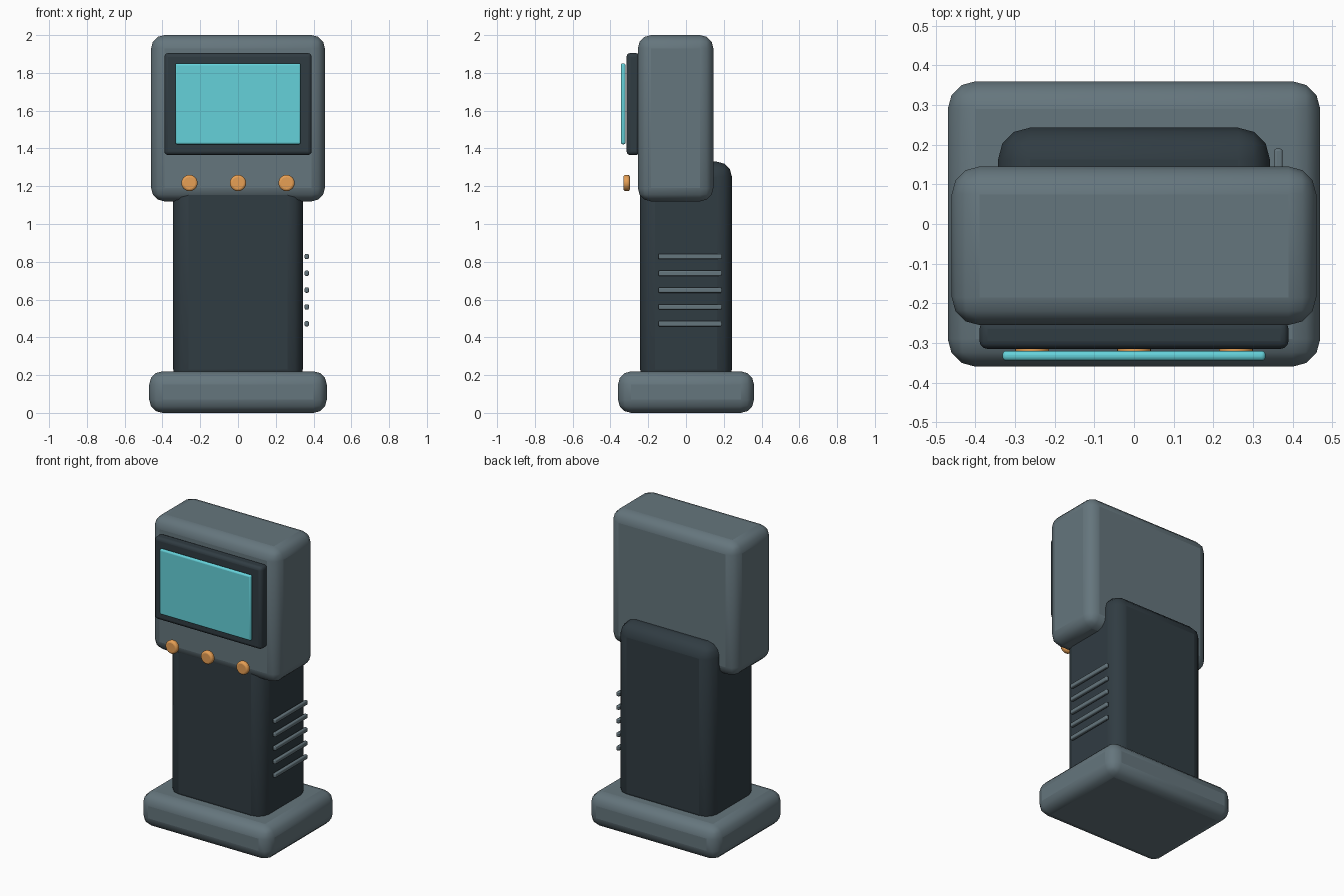
import bpy, math

if "Cube" in bpy.data.objects:
    bpy.data.objects.remove(bpy.data.objects["Cube"])


def material(name, rgb):
    m = bpy.data.materials.new(name)
    m.diffuse_color = (*rgb, 1)
    m.use_nodes = True
    m.node_tree.nodes["Principled BSDF"].inputs["Base Color"].default_value = m.diffuse_color
    return m


SHELL = material("shell_grey", (0.13, 0.18, 0.205))
DARK = material("dark_rubber", (0.03, 0.045, 0.055))
GLASS = material("screen_cyan", (0.13, 0.64, 0.70))
AMBER = material("button_amber", (0.80, 0.35, 0.09))


def finish(ob, name, mat, bevel, segments):
    ob.name = name
    ob.data.materials.append(mat)
    mod = ob.modifiers.new("Bevel", 'BEVEL')
    mod.width = bevel
    mod.segments = segments
    mod.limit_method = 'ANGLE'
    mod.angle_limit = math.radians(40)
    bpy.ops.object.shade_smooth_by_angle(angle=math.radians(35))
    return ob


def box(name, x, y, z, mat, bevel, segments=3):
    """Rounded box from (min, max) extents on each axis."""
    spans = (x, y, z)
    bpy.ops.mesh.primitive_cube_add(size=1, location=[(a + b) / 2 for a, b in spans])
    ob = bpy.context.object
    ob.scale = [b - a for a, b in spans]
    bpy.ops.object.transform_apply(location=False, rotation=False, scale=True)
    return finish(ob, name, mat, bevel, segments)


# Main body: foot, grip and head
box("base", (-0.47, 0.47), (-0.36, 0.36), (0, 0.22), SHELL, 0.07)
box("grip", (-0.343, 0.343), (-0.243, 0.243), (0.15, 1.33), DARK, 0.08)
box("head", (-0.46, 0.46), (-0.255, 0.145), (1.12, 2.0), SHELL, 0.07)

# Display: raised bezel with the screen in front of it
box("screen_bezel", (-0.39, 0.39), (-0.315, -0.245), (1.365, 1.905), DARK, 0.02)
box("screen", (-0.332, 0.332), (-0.345, -0.32), (1.422, 1.85), GLASS, 0.01)

# Row of three round buttons below the display
for i, x in enumerate((-0.257, 0, 0.257)):
    bpy.ops.mesh.primitive_cylinder_add(vertices=24, radius=0.043, depth=0.034,
                                        location=(x, -0.314, 1.217),
                                        rotation=(math.pi / 2, 0, 0))
    finish(bpy.context.object, f"button_{i + 1}", AMBER, 0.012, 3)

# Grille bars on the right side of the grip
for i in range(5):
    z = 0.472 + i * 0.089
    box(f"grille_bar_{i + 1}", (0.353, 0.375), (-0.146, 0.19),
        (z - 0.014, z + 0.014), SHELL, 0.006, 2)
